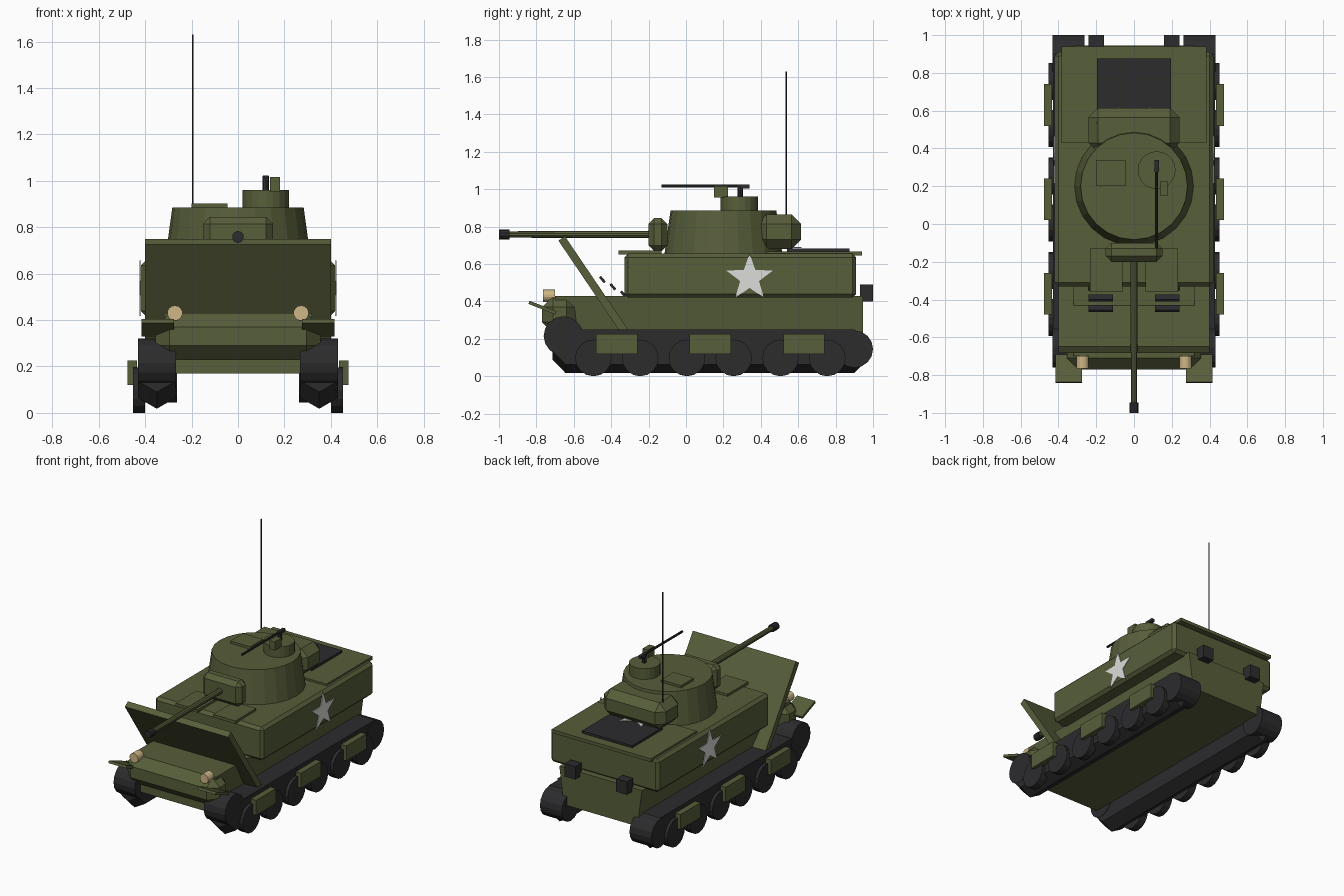
import bpy, bmesh, math
from mathutils import Matrix, Vector

old = bpy.data.objects.get("Cube")
if old:
    bpy.data.objects.remove(old, do_unlink=True)


def material(name, color):
    m = bpy.data.materials.new(name)
    m.use_nodes = True
    m.diffuse_color = (*color, 1)
    bsdf = next(n for n in m.node_tree.nodes if n.type == 'BSDF_PRINCIPLED')
    bsdf.inputs["Base Color"].default_value = (*color, 1)
    bsdf.inputs["Roughness"].default_value = 0.8
    return m


olive = material("olive green", (0.095, 0.112, 0.042))
black = material("rubber black", (0.025, 0.025, 0.027))
cream = material("lamp cream", (0.62, 0.47, 0.24))
white = material("marking white", (0.72, 0.72, 0.70))


def finish(name, bm, mat):
    bmesh.ops.recalc_face_normals(bm, faces=bm.faces)
    me = bpy.data.meshes.new(name)
    bm.to_mesh(me)
    bm.free()
    me.materials.append(mat)
    ob = bpy.data.objects.new(name, me)
    bpy.context.scene.collection.objects.link(ob)
    return ob


def box(name, mat, x, y, z, bevel=0.0, tilt=0.0):
    """Box from x, y, z ranges, with optional chamfer and tilt about x."""
    lo, hi = Vector((x[0], y[0], z[0])), Vector((x[1], y[1], z[1]))
    bm = bmesh.new()
    bmesh.ops.create_cube(bm, size=1, matrix=Matrix.Diagonal((*(hi - lo), 1)))
    if bevel:
        bmesh.ops.bevel(bm, geom=bm.edges[:], offset=bevel, segments=1,
                        affect='EDGES', profile=0.5)
    bm.transform(Matrix.Translation((lo + hi) / 2) @ Matrix.Rotation(tilt, 4, 'X'))
    return finish(name, bm, mat)


def tube(name, mat, start, end, r1, r2=None, sides=16):
    """Cylinder or cone frustum between two points."""
    a, b = Vector(start), Vector(end)
    bm = bmesh.new()
    bmesh.ops.create_cone(bm, cap_ends=True, segments=sides, radius1=r1,
                          radius2=r1 if r2 is None else r2, depth=(b - a).length)
    turn = (b - a).to_track_quat('Z', 'Y').to_matrix().to_4x4()
    bm.transform(Matrix.Translation((a + b) / 2) @ turn)
    return finish(name, bm, mat)


def loft(name, mat, rings):
    """Closed solid through matching rings of points."""
    bm = bmesh.new()
    vs = [[bm.verts.new(p) for p in ring] for ring in rings]
    n = len(vs[0])
    for a, b in zip(vs, vs[1:]):
        for i in range(n):
            bm.faces.new((a[i], a[(i + 1) % n], b[(i + 1) % n], b[i]))
    bm.faces.new(vs[0])
    bm.faces.new(vs[-1])
    return finish(name, bm, mat)


def star(name, center, radius, u, v):
    """Thin five-pointed plate, v pointing to its first tip."""
    u, v, c = Vector(u), Vector(v), Vector(center)
    n = u.cross(v) * 0.003
    pts = []
    for i in range(10):
        r = radius * (0.4 if i % 2 else 1)
        a = i * math.pi / 5
        pts.append(c + u * r * math.sin(a) + v * r * math.cos(a))
    loft(name, white, [[p - n for p in pts], [p + n for p in pts]])


def pair(s, a, b):
    return tuple(sorted((s * a, s * b)))


# Hull
loft("lower_hull", olive, [[(-w, -0.70, z), (w, -0.70, z), (w, 0.945, z), (-w, 0.945, z)]
                           for w, z in ((0.285, 0.17), (0.32, 0.43))])
box("nose", olive, (-0.355, 0.355), (-0.77, -0.58), (0.23, 0.43), 0.06)
box("upper_hull", olive, (-0.42, 0.42), (-0.33, 0.91), (0.42, 0.655), 0.02)
box("engine_deck", olive, (-0.385, 0.385), (0.43, 0.94), (0.645, 0.668))
box("engine_grille", black, (-0.195, 0.195), (0.54, 0.875), (0.66, 0.684))
box("front_shield", olive, (-0.40, 0.40), (-0.516, -0.474), (0.183, 0.789), tilt=0.595)
star("deck_star", (0, 0.50, 0.688), 0.145, (1, 0, 0), (0, -1, 0))

# Turret
tube("turret", olive, (0, 0.2, 0.655), (0, 0.2, 0.885), 0.315, 0.283, 24)
box("turret_bustle", olive, (-0.24, 0.24), (0.38, 0.615), (0.68, 0.865), 0.05)
box("gun_mantlet", olive, (-0.15, 0.15), (-0.20, -0.10), (0.67, 0.845), 0.03)
tube("gun_barrel", olive, (0, -0.18, 0.758), (0, -0.96, 0.758), 0.02, 0.017, 10)
tube("gun_muzzle", black, (0, -0.945, 0.758), (0, -1.0, 0.758), 0.026, sides=10)
tube("cupola", olive, (0.12, 0.285, 0.88), (0.12, 0.285, 0.96), 0.1, sides=20)
box("turret_hatch", olive, (-0.2, -0.045), (0.2, 0.34), (0.88, 0.902))
tube("antenna", black, (-0.195, 0.535, 0.85), (-0.195, 0.535, 1.63), 0.004, sides=6)

# Roof gun
tube("roof_gun_post", black, (0.12, 0.29, 0.95), (0.12, 0.29, 1.02), 0.014, sides=8)
tube("roof_gun_barrel", black, (0.12, 0.34, 1.016), (0.12, -0.13, 1.016), 0.008, sides=8)
box("roof_gun_body", black, (0.108, 0.132), (0.275, 0.34), (1.004, 1.024))
box("ammo_box", olive, (0.138, 0.18), (0.15, 0.225), (0.955, 1.016))

# Parts on both sides
for s, side in ((1, "left"), (-1, "right")):
    # Track with a V-shaped underside, raised at both ends
    rings = []
    for y, bottom, top in ((-0.715, 0.09, 0.2), (-0.645, 0.018, 0.25),
                           (0.90, 0.018, 0.25), (0.965, 0.085, 0.2)):
        section = ((0, bottom), (0.08, bottom + 0.046), (0.08, top),
                   (-0.08, top), (-0.08, bottom + 0.046))
        rings.append([(s * 0.35 + x, y, z) for x, z in section])
    loft(side + "_track", black, rings)
    tube(side + "_sprocket", black, (s * 0.267, -0.655, 0.215),
         (s * 0.432, -0.655, 0.215), 0.106, sides=16)
    tube(side + "_idler", black, (s * 0.262, 0.9, 0.145),
         (s * 0.432, 0.9, 0.145), 0.1, sides=16)
    for i in range(6):
        y = -0.495 + i * 0.25
        tube(f"{side}_road_wheel_{i + 1}", black, (s * 0.40, y, 0.098),
             (s * 0.452, y, 0.098), 0.098, sides=16)
    for i in range(3):
        y = -0.37 + i * 0.5
        box(f"{side}_skirt_{i + 1}", olive, pair(s, 0.435, 0.476),
            (y - 0.11, y + 0.11), (0.12, 0.225))

    star(side + "_star", (s * 0.422, 0.34, 0.525), 0.132, (0, s, 0), (0, 0, 1))
    box(side + "_fender", olive, pair(s, 0.275, 0.415), (-0.845, -0.69),
        (0.358, 0.376), tilt=-0.375)
    tube(side + "_headlight", cream, (s * 0.272, -0.70, 0.43),
         (s * 0.272, -0.765, 0.43), 0.033, sides=14)
    box(side + "_driver_hatch", olive, pair(s, 0.06, 0.232), (-0.36, -0.13), (0.65, 0.671))
    for i in range(3):
        y, z = -0.447 + i * 0.056, 0.517 - i * 0.039
        box(f"{side}_vision_slit_{i + 1}", black, pair(s, 0.11, 0.24),
            (y - 0.007, y + 0.007), (z - 0.02, z + 0.02), tilt=0.7)
    box(side + "_rear_box", black, pair(s, 0.158, 0.242), (0.93, 1.0), (0.40, 0.49))
